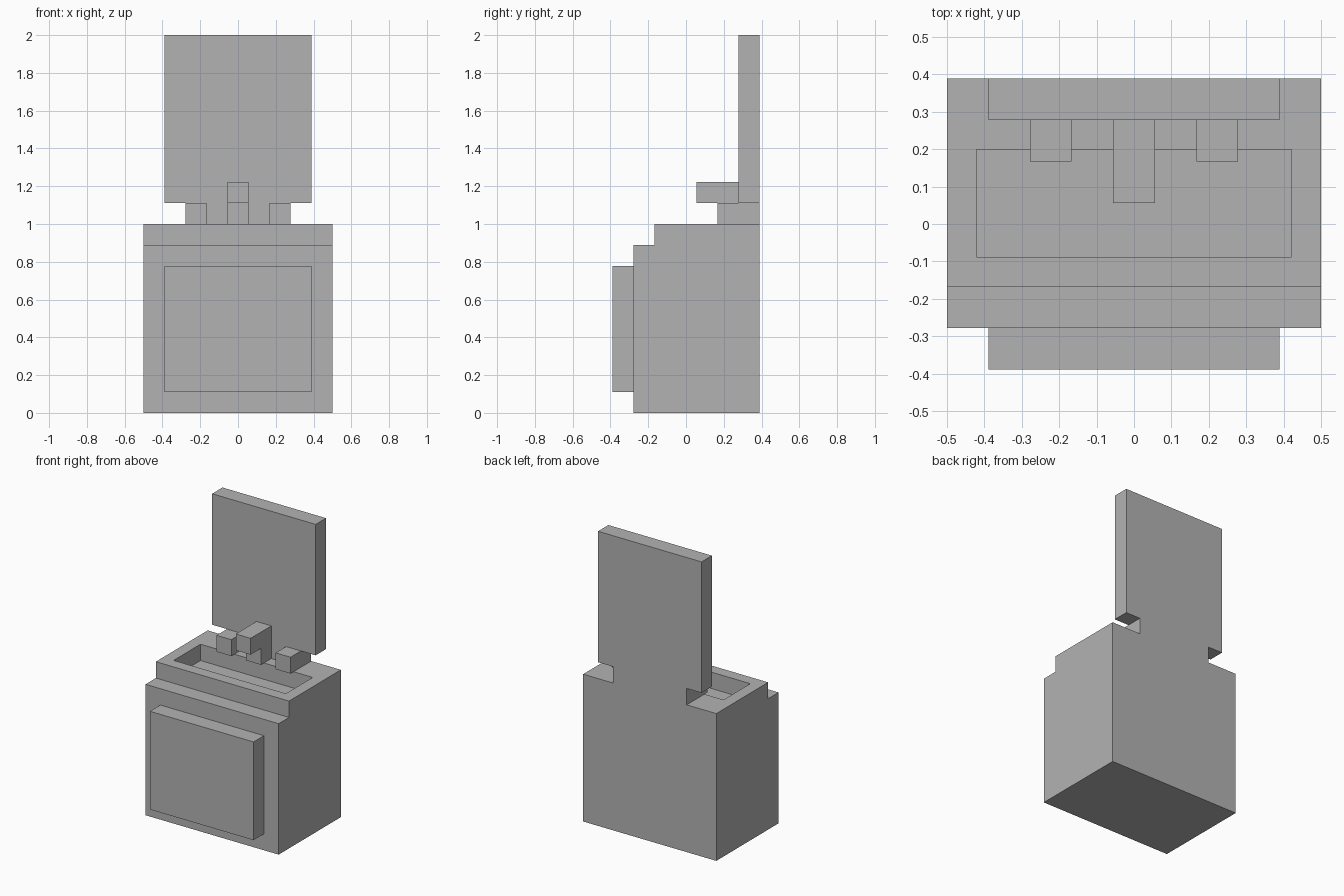
import bpy, bmesh
from mathutils import Vector

U = 1 / 9  # block unit: every size is a whole or half number of these

if "Cube" in bpy.data.objects:
    bpy.data.objects.remove(bpy.data.objects["Cube"])

grey = bpy.data.materials.new("plain grey")
grey.use_nodes = True
colour = (0.45, 0.45, 0.45, 1)
grey.diffuse_color = colour
grey.node_tree.nodes["Principled BSDF"].inputs["Base Color"].default_value = colour


def prism(name, outline, axis, start, end, edit=None):
    """Extrude an outline (in block units) along the x or y axis."""
    bm = bmesh.new()
    place = {"x": lambda p: (start, p[0], p[1]), "y": lambda p: (p[0], start, p[1])}[axis]
    face = bm.faces.new([bm.verts.new(Vector(place(p)) * U) for p in outline])
    moved = bmesh.ops.extrude_face_region(bm, geom=[face])["geom"]
    offset = Vector((1, 0, 0) if axis == "x" else (0, 1, 0)) * (end - start) * U
    bmesh.ops.translate(bm, vec=offset, verts=[g for g in moved if isinstance(g, bmesh.types.BMVert)])
    bmesh.ops.recalc_face_normals(bm, faces=bm.faces)
    if edit:
        edit(bm)
    mesh = bpy.data.meshes.new(name)
    bm.to_mesh(mesh)
    bm.free()
    mesh.materials.append(grey)
    obj = bpy.data.objects.new(name, mesh)
    bpy.context.collection.objects.link(obj)
    return obj


def rect(a0, b0, a1, b1):
    return [(a0, b0), (a1, b0), (a1, b1), (a0, b1)]


def sink_basin(bm):
    """Inset the worktop, leave a deeper ledge at the back, and sink the middle."""
    bm.normal_update()
    top = max(bm.faces, key=lambda f: f.calc_center_median().z)
    bmesh.ops.inset_region(bm, faces=[top], thickness=U)
    for v in top.verts:
        if v.co.y > U:
            v.co.y -= U
    floor = bmesh.ops.extrude_discrete_faces(bm, faces=[top])["faces"][0]
    bmesh.ops.translate(bm, vec=(0, 0, -U), verts=floor.verts)
    bm.normal_update()


# Cabinet with stepped front edge and sunken basin
prism("cabinet", [(-2.5, 0), (3.5, 0), (3.5, 9), (-1.5, 9), (-1.5, 8), (-2.5, 8)],
      "x", -4.5, 4.5, sink_basin)

# Raised door on the front
prism("cabinet_door", rect(-3.5, 1, 3.5, 7), "y", -3.5, -2.5)

# Upright back panel on a narrower neck
half = [(2.5, 9), (2.5, 10), (3.5, 10), (3.5, 18)]
prism("back_panel", half + [(-x, z) for x, z in reversed(half)], "y", 2.5, 3.5)

# Tap with overhanging spout
prism("tap_spout", [(1.5, 9), (2.5, 9), (2.5, 11), (0.5, 11), (0.5, 10), (1.5, 10)],
      "x", -0.5, 0.5)

# Pair of tap handles
for side, x in (("left", 2), ("right", -2)):
    prism(side + "_tap_handle", rect(1.5, 9, 2.5, 10), "x", x - 0.5, x + 0.5)
